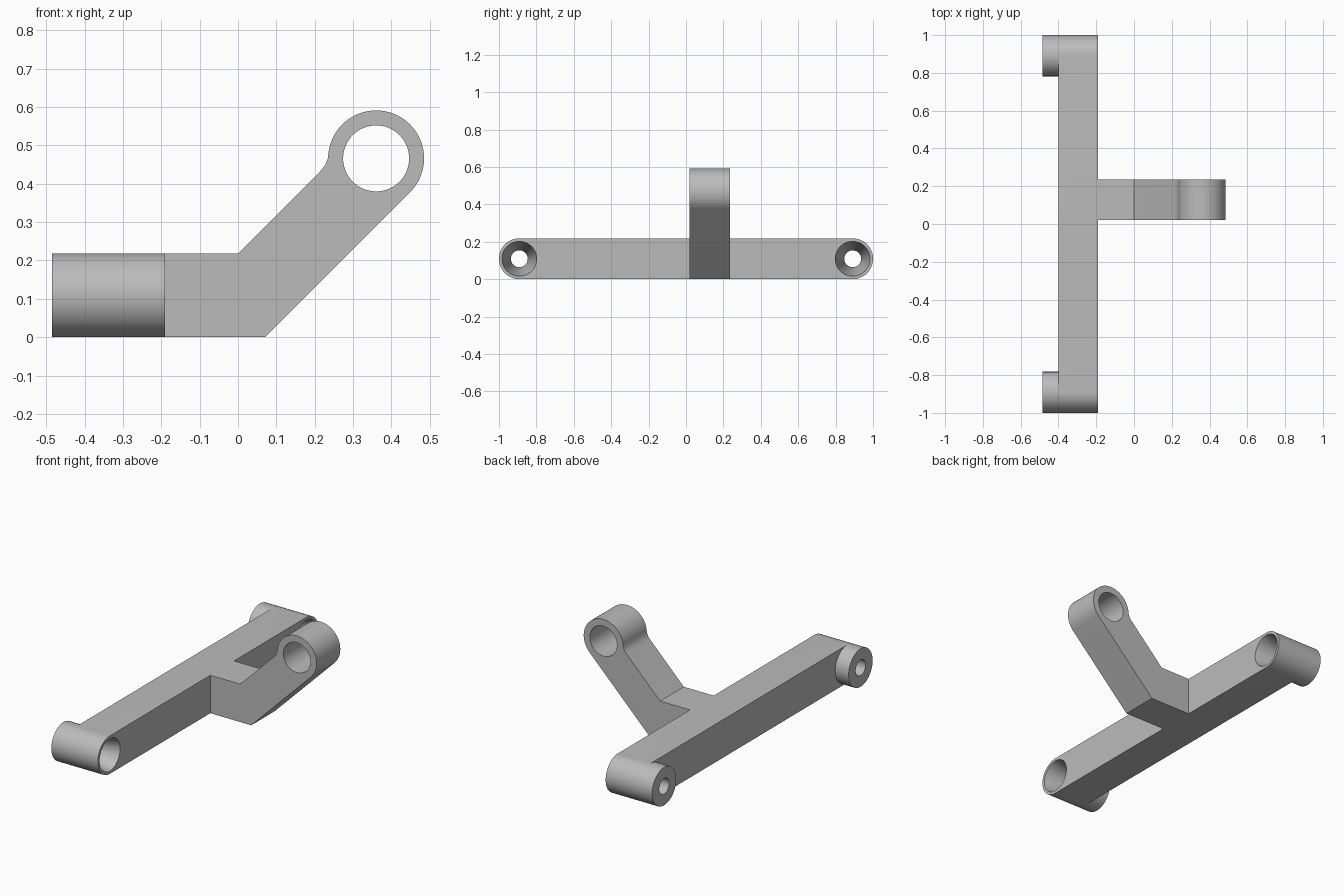
import bpy, bmesh
from math import cos, sin, radians
from mathutils import Vector

cube = bpy.data.objects.get("Cube")
if cube:
    bpy.data.objects.remove(cube, do_unlink=True)

grey = bpy.data.materials.new("light grey")
grey.use_nodes = True
grey.diffuse_color = (0.5, 0.5, 0.5, 1)
grey.node_tree.nodes["Principled BSDF"].inputs["Base Color"].default_value = (0.5, 0.5, 0.5, 1)


def finish(name, bm):
    bmesh.ops.recalc_face_normals(bm, faces=bm.faces)
    mesh = bpy.data.meshes.new(name)
    bm.to_mesh(mesh)
    bm.free()
    obj = bpy.data.objects.new(name, mesh)
    bpy.context.collection.objects.link(obj)
    mesh.materials.append(grey)
    return obj


def extrude(name, points, offset):
    """Closed prism from a planar outline."""
    bm = bmesh.new()
    face = bm.faces.new([bm.verts.new(p) for p in points])
    new = bmesh.ops.extrude_face_region(bm, geom=[face])["geom"]
    bmesh.ops.translate(bm, vec=Vector(offset),
                        verts=[v for v in new if isinstance(v, bmesh.types.BMVert)])
    return finish(name, bm)


def lathe_x(name, profile, y, z, n=64):
    """Solid turned about an axis along x; profile is (x, radius) pairs."""
    bm = bmesh.new()
    rings = [[bm.verts.new((x, y + r * cos(radians(360 * i / n)), z + r * sin(radians(360 * i / n))))
              for i in range(n)] for x, r in profile]
    for a, b in zip(rings, rings[1:]):
        for i in range(n):
            j = (i + 1) % n
            bm.faces.new((a[i], a[j], b[j], b[i]))
    bm.faces.new(rings[0])
    bm.faces.new(rings[-1])
    return finish(name, bm)


def combine(target, tool, operation):
    mod = target.modifiers.new(operation.lower(), 'BOOLEAN')
    mod.operation, mod.solver, mod.object = operation, 'EXACT', tool
    bpy.context.view_layer.objects.active = target
    bpy.ops.object.modifier_apply(modifier=mod.name)
    bpy.data.objects.remove(tool, do_unlink=True)


R = 0.109            # boss radius, half the bar height
END = 1 - R          # boss axis
BACK, FACE = -0.485, -0.19

# Cross bar
bar = extrude("bracket", [(-0.4, -END, 0), (FACE, -END, 0), (FACE, -END, 2 * R), (-0.4, -END, 2 * R)],
              (0, 2 * END, 0))

# Angled arm with a rounded eye, outlined in the side plane
cx, cz, eye = 0.36, 0.466, 0.125
outline = [(-0.3, 0), (0.07, 0)]
outline += [(cx + eye * cos(radians(a)), cz + eye * sin(radians(a))) for a in range(-45, 174, 4)]
outline += [(0.234, 0.466), (0.227, 0.448), (0.215, 0.433), (0, 2 * R), (-0.3, 2 * R)]
arm = extrude("arm", [(x, 0.02, z) for x, z in outline], (0, 0.215, 0))
hole = [(cx + 0.086 * cos(radians(a)), 0, cz + 0.086 * sin(radians(a))) for a in range(0, 360, 5)]
combine(arm, extrude("eye_cutter", hole, (0, 0.3, 0)), 'DIFFERENCE')
combine(bar, arm, 'UNION')

# End bosses with tapered bores
for side in (-1, 1):
    y = side * END
    combine(bar, lathe_x("boss", [(BACK, R), (FACE, R)], y, R), 'UNION')
for side in (-1, 1):
    bore = [(BACK - 0.05, 0.045), (-0.4, 0.045), (FACE, 0.093), (FACE + 0.05, 0.093)]
    combine(bar, lathe_x("bore_cutter", bore, side * END, R), 'DIFFERENCE')

bpy.ops.object.select_all(action='DESELECT')
bar.select_set(True)
bpy.context.view_layer.objects.active = bar
bpy.ops.object.shade_smooth_by_angle(angle=radians(25))
